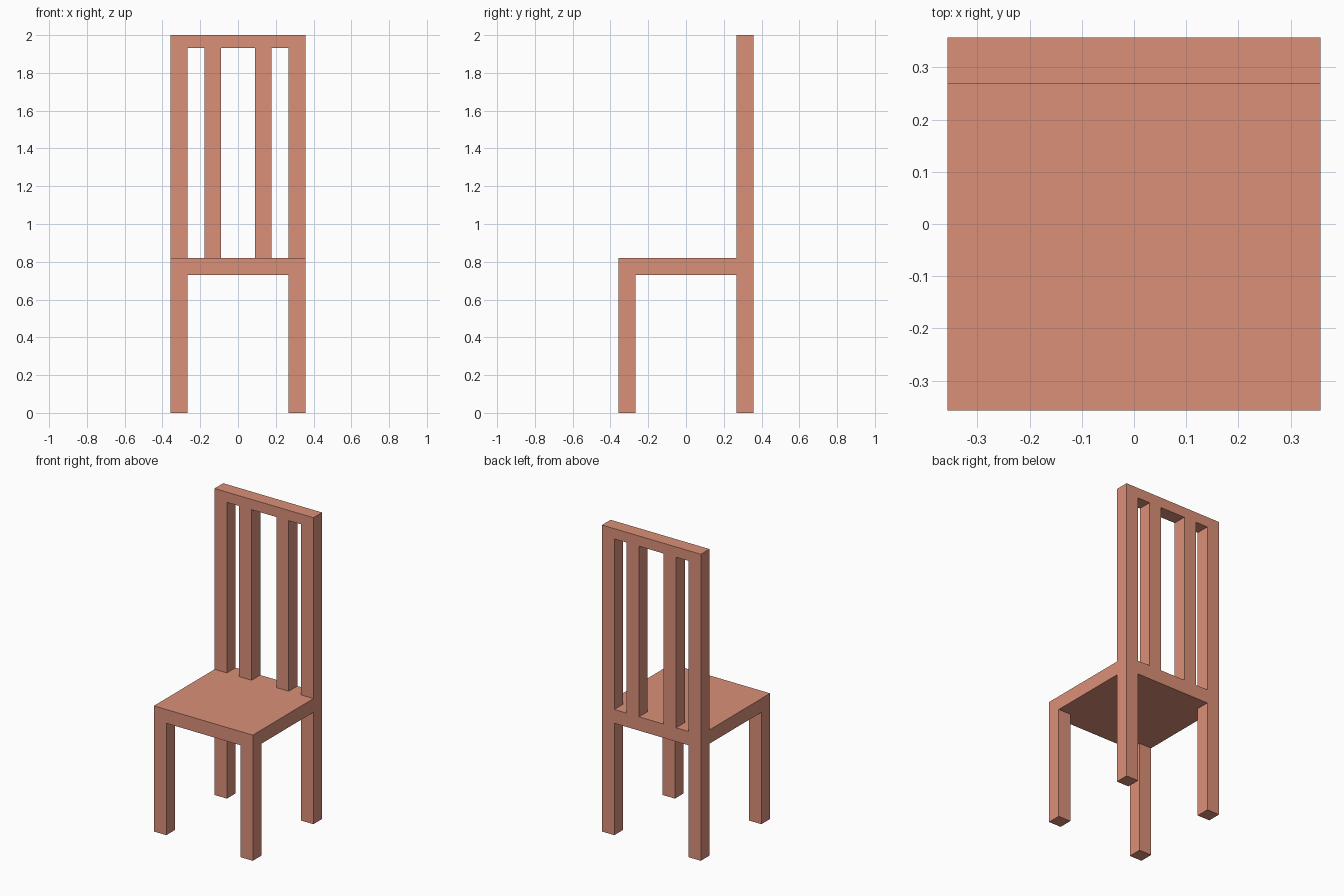
import bpy

if "Cube" in bpy.data.objects:
    bpy.data.objects.remove(bpy.data.objects["Cube"])

U = 0.357 / 4            # bar thickness; half the seat width is four bars
HALF = 4 * U
SEAT_BOTTOM, SEAT_TOP = 0.73, 0.82
RAIL_BOTTOM, TOP = 1.933, 2.0

wood = bpy.data.materials.new("wood")
wood.diffuse_color = (0.71, 0.28, 0.19, 1)
wood.use_nodes = True
wood.node_tree.nodes["Principled BSDF"].inputs["Base Color"].default_value = wood.diffuse_color


def box(name, x, y, z):
    """Box spanning the (min, max) range on each axis."""
    spans = (x, y, z)
    bpy.ops.mesh.primitive_cube_add(size=1)
    obj = bpy.context.object
    obj.name = name
    obj.location = [(a + b) / 2 for a, b in spans]
    obj.scale = [b - a for a, b in spans]
    bpy.ops.object.transform_apply(location=True, rotation=False, scale=True)
    obj.data.materials.append(wood)
    return obj


def pair(name, x, y, z):
    """Left and right copies mirrored across x = 0."""
    box(name + "_right", x, y, z)
    box(name + "_left", (-x[1], -x[0]), y, z)


outer = (3 * U, HALF)
back = (3 * U, HALF)
front = (-HALF, -3 * U)

# Seat slab and the four legs below it
box("seat", (-HALF, HALF), (-HALF, HALF), (SEAT_BOTTOM, SEAT_TOP))
pair("front_leg", outer, front, (0, SEAT_BOTTOM))
pair("back_leg", outer, back, (0, SEAT_BOTTOM))

# Backrest: outer posts, inner slats and top rail
pair("back_post", outer, back, (SEAT_TOP, RAIL_BOTTOM))
pair("back_slat", (U, 2 * U), back, (SEAT_TOP, RAIL_BOTTOM))
box("top_rail", (-HALF, HALF), back, (RAIL_BOTTOM, TOP))
